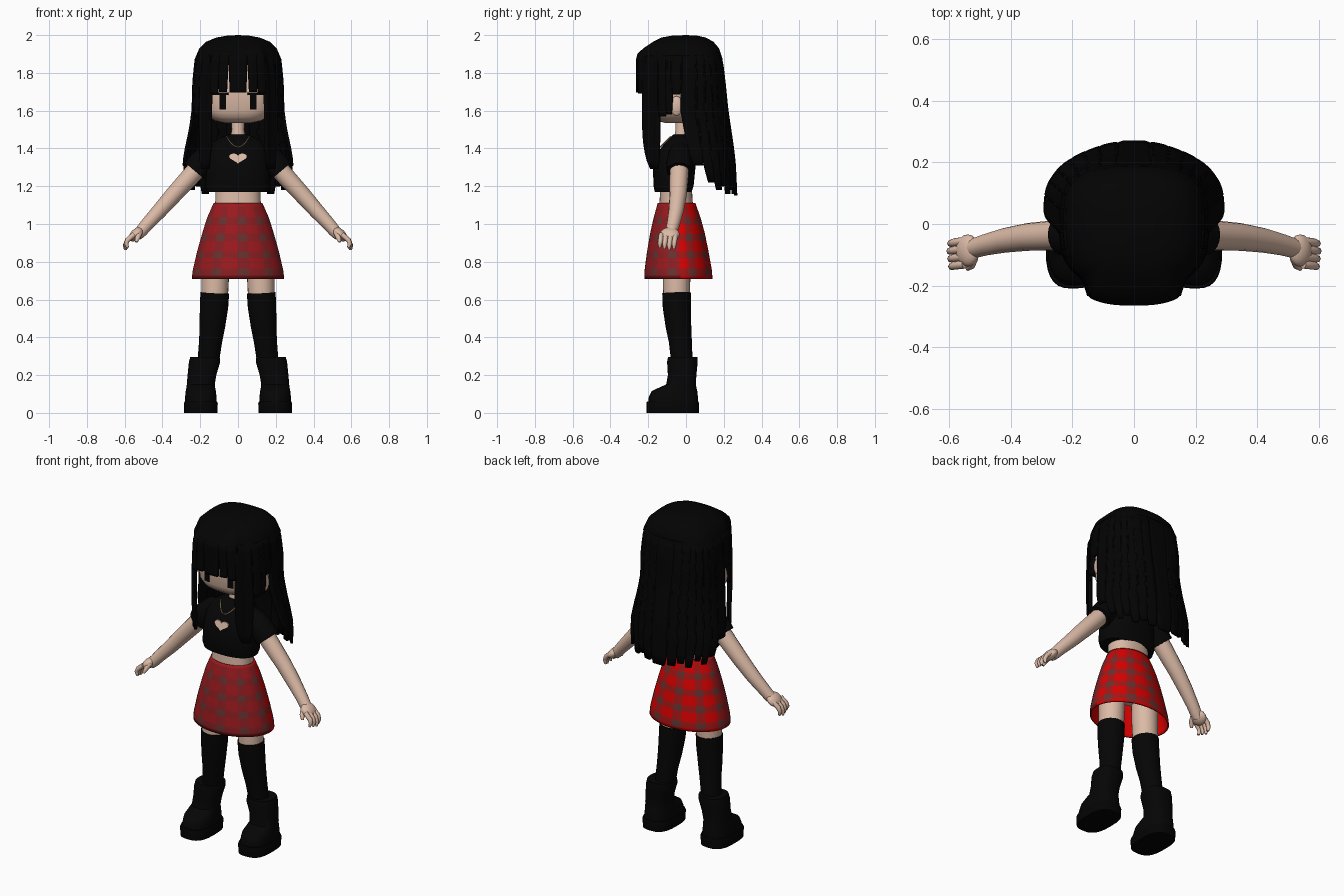
import bpy, bmesh, math
from mathutils import Vector

if "Cube" in bpy.data.objects:
    bpy.data.objects.remove(bpy.data.objects["Cube"])


def material(name, col):
    m = bpy.data.materials.new(name)
    m.diffuse_color = (*col, 1)
    m.use_nodes = True
    m.node_tree.nodes["Principled BSDF"].inputs["Base Color"].default_value = m.diffuse_color
    return m


SKIN = material("skin", (0.71, 0.49, 0.38))
HAIR = material("hair black", (0.001, 0.001, 0.001))
CLOTH = material("cloth black", (0.0016, 0.0016, 0.0017))
GOLD = material("gold", (0.5, 0.36, 0.18))
PLAID = [material("crimson", (0.33, 0.010, 0.013)), material("crimson band", (0.25, 0.013, 0.016)),
         material("plaid square", (0.13, 0.032, 0.029)), material("red band", (0.36, 0.008, 0.008)),
         material("dark hem", (0.17, 0.006, 0.007)), material("bright red", (0.7, 0.0, 0.0))]


def make(name, verts, faces, mats, angle=40):
    me = bpy.data.meshes.new(name)
    bm = bmesh.new()
    vs = [bm.verts.new(v) for v in verts]
    for f in faces:
        bm.faces.new([vs[i] for i in f])
    bmesh.ops.remove_doubles(bm, verts=bm.verts, dist=1e-5)
    bmesh.ops.recalc_face_normals(bm, faces=bm.faces)
    bm.to_mesh(me)
    bm.free()
    ob = bpy.data.objects.new(name, me)
    bpy.context.collection.objects.link(ob)
    for m in mats:
        me.materials.append(m)
    bpy.ops.object.select_all(action='DESELECT')
    ob.select_set(True)
    bpy.context.view_layer.objects.active = ob
    bpy.ops.object.shade_smooth_by_angle(angle=math.radians(angle))
    return ob


def grid_faces(rows, n, closed=True):
    return [(r * n + c, r * n + (c + 1) % n, (r + 1) * n + (c + 1) % n, (r + 1) * n + c)
            for r in range(rows - 1) for c in range(n if closed else n - 1)]


def spow(v, p):
    return math.copysign(abs(v) ** p, v)


def lerp(table, z):
    """Interpolate a table of rows sorted by falling first value."""
    for a, b in zip(table, table[1:]):
        if z >= b[0]:
            t = min(1, (a[0] - z) / (a[0] - b[0]))
            return [p + (q - p) * t for p, q in zip(a, b)][1:]
    return list(table[-1][1:])


def loft(name, rings, mats, n=32, p=0.85, cx=0, caps=True, angle=40):
    """Horizontal rings: z, half width, front y, back y (and optional x shift)."""
    verts = []
    for z, hx, yf, yb, *dx in rings:
        cy, hy = (yf + yb) / 2, (yb - yf) / 2
        for i in range(n):
            a = 2 * math.pi * i / n
            verts.append((cx + (dx[0] if dx else 0) + hx * spow(math.sin(a), p),
                          cy - hy * spow(math.cos(a), p), z))
    faces = grid_faces(len(rings), n)
    if caps:
        faces += [tuple(range(n)), tuple(range(len(verts) - n, len(verts)))]
    return make(name, verts, faces, mats, angle)


def tube(name, pts, mat, n=16):
    """Limb through points x, y, z, radius."""
    verts, P = [], [Vector(q[:3]) for q in pts]
    for i, q in enumerate(pts):
        d = (P[min(i + 1, len(P) - 1)] - P[max(i - 1, 0)]).normalized()
        u = d.cross(Vector((0, 1, 0))).normalized()
        w = d.cross(u)
        for k in range(n):
            a = 2 * math.pi * k / n
            verts.append(P[i] + q[3] * (u * math.cos(a) + w * math.sin(a)))
    faces = grid_faces(len(pts), n) + [tuple(range(n)), tuple(range(len(verts) - n, len(verts)))]
    return make(name, verts, faces, [mat], 50)


def ball(name, loc, scale, mat, rot=(0, 0, 0)):
    bpy.ops.mesh.primitive_uv_sphere_add(segments=20, ring_count=12, location=loc, rotation=rot)
    ob = bpy.context.object
    ob.name, ob.scale = name, scale
    ob.data.materials.append(mat)
    bpy.ops.object.shade_smooth()


def plate(name, loc, size, rot_z, mat):
    bpy.ops.mesh.primitive_cube_add(size=1, location=loc, rotation=(0, 0, rot_z))
    ob = bpy.context.object
    ob.name, ob.scale = name, size
    ob.data.materials.append(mat)


# Hair outline: z, half width, front depth, back depth
OUTLINE = [(2.0, 0, 0, 0), (1.997, .06, .075, .06), (1.987, .115, .13, .105), (1.965, .168, .17, .145),
           (1.93, .205, .195, .175), (1.87, .23, .21, .195), (1.75, .242, .21, .21), (1.6, .246, .21, .225),
           (1.5, .26, .21, .24), (1.4, .282, .21, .255), (1.32, .295, .21, .264), (1.15, .275, .21, .272)]


def hair_point(deg, z, inset=0):
    """Angle is measured from the front, positive to +x."""
    a, d = math.radians(deg), abs(deg)
    hx, f, b = (v - inset for v in lerp(OUTLINE, max(z, 1.6) if d < 80 else z))
    p = .72
    if d > 90:  # the back gets rounder towards the tips
        p += .2 * max(0, min(1, (1.75 - z) / .4))
    push = .055 * max(0, min(1, (1.97 - z) / .07)) * max(0, min(1, (36 - d) / 6))
    y = -(f + push if d < 90 else b) * spow(math.cos(a), p)
    if d > 85:
        y += .07 * max(0, 1.6 - z) / .4 * math.sin(math.radians(d)) ** 4
    return (hx * spow(math.sin(a), p), y, z)


def thicken(ob, t):
    m = ob.modifiers.new("thickness", 'SOLIDIFY')
    m.thickness, m.offset = t, 0


# Hair crown
levels = [2.0, 1.997, 1.987, 1.965, 1.948, 1.93, 1.9, 1.87]
N = 72
make("hair_crown", [hair_point(c * 360 / N - 180, z) for z in levels for c in range(N)],
     grid_faces(len(levels), N), [HAIR], 50)


def lock(name, a0, a1, zb, fringe=False):
    rows, cols, verts = 15, 6, []
    for r in range(rows):
        u = r / (rows - 1)
        w = 1.04 - .26 * u if fringe else 1 - .4 * u ** 7
        for c in range(cols):
            ang = (a0 + a1) / 2 + (c / (cols - 1) - .5) * (a1 - a0) * w
            verts.append(hair_point(ang, 1.89 + (zb - 1.89) * u, .008))
    thicken(make(name, verts, grid_faces(rows, cols, False), [HAIR], 50), .016)


# Fringe, side and back locks
lock("fringe_middle", -7, 7, 1.695, True)
lock("back_lock_middle", 169, 191, 1.15)
for s, side in ((1, "left"), (-1, "right")):
    for i, (a0, a1, zb) in enumerate([(7, 19, 1.70), (18, 32, 1.69)]):
        lock(f"fringe_{side}_{i}", s * a0, s * a1, zb, True)
    for i, (a0, a1, zb) in enumerate([
            (30, 53, 1.29), (50, 69, 1.57), (66, 77, 1.58), (74, 88, 1.685), (86, 101, 1.31),
            (98, 113, 1.22), (110, 125, 1.18), (122, 137, 1.2), (134, 149, 1.16),
            (146, 160, 1.18), (157, 172, 1.16)]):
        lock(f"hair_lock_{side}_{i}", s * a0, s * a1, zb)

# Head, neck and waist
loft("head", [(1.535, .07, -.11, .02), (1.545, .12, -.15, .06), (1.565, .155, -.175, .09),
              (1.6, .185, -.19, .12), (1.7, .2, -.19, .15), (1.85, .195, -.185, .14),
              (1.93, .11, -.12, .09)], [SKIN], 64, .7, angle=60)
loft("neck", [(1.57, .034, -.055, .012), (1.5, .033, -.055, .012), (1.45, .042, -.065, .018)], [SKIN], 20, 1)
loft("waist", [(1.22, .118, -.135, .03), (1.12, .12, -.14, .035), (1.0, .145, -.15, .06),
               (.9, .15, -.14, .06), (.84, .1, -.1, .02)], [SKIN])

# Shirt
loft("shirt", [(1.17, .165, -.165, .03), (1.2, .174, -.172, .04), (1.3, .165, -.175, .05),
               (1.38, .158, -.15, .05), (1.43, .135, -.11, .04), (1.46, .09, -.08, .03),
               (1.475, .045, -.066, .02)], [CLOTH], 40)

# Heart patch of skin on the chest
outline = []
for i in range(32):
    t = 2 * math.pi * i / 32
    x = .047 * math.sin(t) ** 3
    z = 1.35 + .0019 * (13 * math.cos(t) - 5 * math.cos(2 * t) - 2 * math.cos(3 * t) - math.cos(4 * t))
    outline.append((x, -.175 + (z - 1.3) * .3125, z))
heart = [(x, y - .005, z) for x, y, z in outline] + [(x, y + .003, z) for x, y, z in outline]
make("heart_patch", heart, grid_faces(2, 32) + [tuple(range(32)), tuple(range(32, 64))], [SKIN])

# Necklace
curve = bpy.data.curves.new("necklace", 'CURVE')
curve.dimensions, curve.bevel_depth, curve.bevel_resolution = '3D', .003, 1
sp = curve.splines.new('POLY')
sp.points.add(12)
for i, q in enumerate(sp.points):
    t = i / 6 - 1
    q.co = (.06 * t, -.136 + .055 * t * t, 1.408 + .055 * t * t, 1)
curve.materials.append(GOLD)
bpy.context.collection.objects.link(bpy.data.objects.new("necklace", curve))

# Plaid skirt: crossing bands, darker squares where they meet
SKIRT = [(1.11, .13, -.15, .05), (1.03, .165, -.172, .078), (.95, .19, -.19, .1),
         (.85, .218, -.207, .12), (.75, .241, -.22, .138), (.71, .245, -.22, .14)]
R, C = 22, 50
rings = []
for r in range(R + 1):
    z = 1.11 - .4 * r / R
    rings.append((z, *lerp(SKIRT, z)))
skirt = loft("skirt", rings, PLAID, C, 1, caps=False)
for f in skirt.data.polygons:
    c = f.center
    hx, yf, yb = lerp(SKIRT, c.z)
    a = math.atan2(c.x / hx, -(c.y - (yf + yb) / 2) / ((yb - yf) / 2)) % (2 * math.pi)
    bands = (int(a / (2 * math.pi) * C) % 5 in (0, 1)) + (int((1.11 - c.z) / .4 * R) % 5 in (4, 0))
    if c.z > 1.095:
        bands = 0
    if c.y < -.035:
        f.material_index = 4 if c.z < .728 else bands
    else:
        f.material_index = (5, 3, 2)[bands]
m = skirt.modifiers.new("lining", 'SOLIDIFY')
m.thickness, m.offset, m.material_offset = .008, -1, 5

# Paired parts
for s, side in ((1, "left"), (-1, "right")):
    def limb(name, pts, mat, n=16):
        tube(f"{side}_{name}", [(s * x, y, z, r) for x, y, z, r in pts], mat, n)

    # Face details
    plate(f"{side}_eye", (s * .08, -.1845, 1.65), (.036, .009, .085), s * .2, HAIR)
    plate(f"{side}_lash", (s * .092, -.183, 1.69), (.085, .009, .012), s * .24, HAIR)
    ball(f"{side}_ear", (s * .217, -.05, 1.625), (.018, .034, .052), SKIN)

    # Sleeve, arm and hand
    limb("sleeve", [(.09, -.03, 1.40, .045), (.14, -.03, 1.375, .062), (.19, -.035, 1.325, .07),
                    (.228, -.035, 1.28, .068)], CLOTH, 20)
    limb("arm", [(.19, -.035, 1.325, .05), (.24, -.036, 1.265, .05), (.345, -.042, 1.15, .045),
                 (.42, -.053, 1.065, .04), (.48, -.067, 1.0, .035), (.51, -.076, .965, .033),
                 (.535, -.082, .94, .03)], SKIN)
    ball(f"{side}_palm", (s * .54, -.086, .945), (.046, .052, .028), SKIN, (0, s * .75, 0))
    for i in range(4):
        y, d = -.056 - .025 * i, .006 * abs(i - 1)
        limb(f"finger_{i}", [(.55, y, .945, .014), (.585, y - .004, .915, .0135),
                             (.598 - d / 2, y - .007, .885 + d, .012), (.596 - d, y - .008, .862 + d, .007)], SKIN, 8)
    limb("thumb", [(.52, -.11, .955, .015), (.53, -.135, .93, .014), (.54, -.145, .905, .008)], SKIN, 8)

    # Leg, stocking and boot
    limb("thigh", [(.112, -.045, .95, .075), (.12, -.05, .75, .074), (.124, -.05, .6, .07)], SKIN, 24)
    limb("stocking", [(.123, -.05, .635, .076), (.127, -.048, .56, .075), (.136, -.04, .46, .068),
                      (.145, -.03, .38, .061), (.16, -.02, .25, .056)], CLOTH, 24)
    boot = [(.295, .078, -.095, .06, -.022), (.27, .083, -.1, .062, -.02), (.2, .076, -.096, .055, -.006),
            (.15, .074, -.105, .052, 0), (.135, .076, -.14, .055, 0), (.115, .08, -.182, .06, 0),
            (.085, .083, -.197, .063, 0), (.05, .084, -.2, .065, 0)]
    loft(f"{side}_boot", [(z, w, f, b, s * dx) for z, w, f, b, dx in boot], [CLOTH], 28, .8, s * .197)
    loft(f"{side}_sole", [(.06, .086, -.207, .066), (.05, .09, -.21, .07), (.0, .088, -.208, .068)],
         [HAIR], 28, .7, s * .197)
